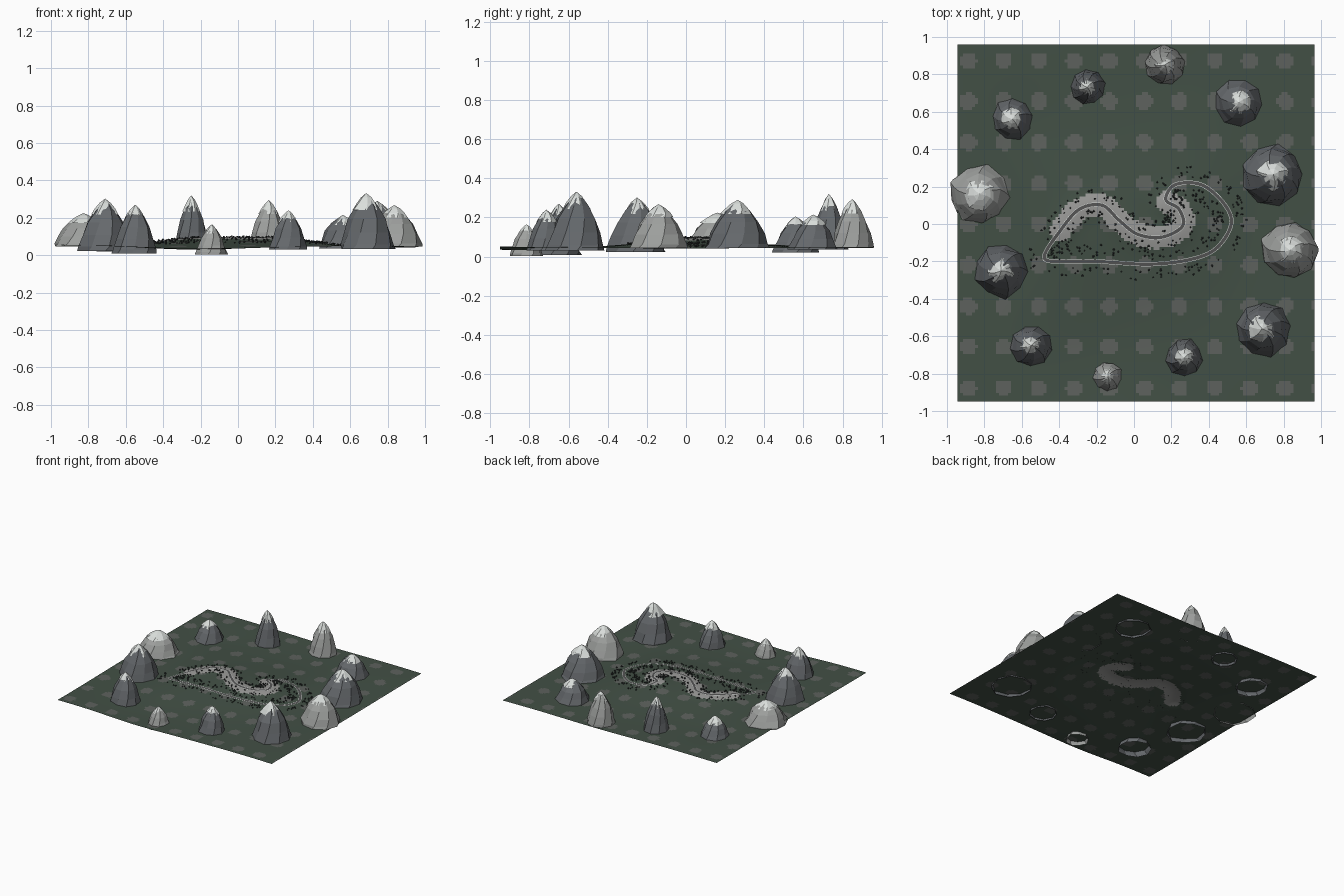
import bpy, bmesh, math, random
from mathutils import Vector

if "Cube" in bpy.data.objects:
    bpy.data.objects.remove(bpy.data.objects["Cube"])
random.seed(7)


def mat(name, r, g, b):
    m = bpy.data.materials.new(name)
    m.diffuse_color = (r, g, b, 1)
    m.use_nodes = True
    m.node_tree.nodes["Principled BSDF"].inputs["Base Color"].default_value = m.diffuse_color
    return m


GRASS = mat("grass", .055, .08, .06)
SPOT = mat("pale_spot", .11, .12, .11)
SAND = mat("sand", .32, .32, .31)
ROCK_DARK = mat("dark_rock", .13, .14, .15)
ROCK_LIGHT = mat("light_rock", .34, .35, .34)
SNOW = mat("snow", .7, .73, .71)
ASPHALT = mat("asphalt", .09, .09, .09)
STONE = mat("stone", .03, .035, .035)


def finish(bm, name, mats, smooth=False):
    bm.normal_update()
    me = bpy.data.meshes.new(name)
    bm.to_mesh(me)
    bm.free()
    for m in mats:
        me.materials.append(m)
    for p in me.polygons:
        p.use_smooth = smooth
    ob = bpy.data.objects.new(name, me)
    bpy.context.collection.objects.link(ob)
    return ob


# Closed winding circuit, smoothed with a Catmull-Rom spline
KEYS = [(-.48, -.18), (-.39, -.03), (-.29, .08), (-.17, .1), (-.08, .02), (.02, -.055),
        (.15, -.07), (.26, -.01), (.24, .08), (.17, .13), (.22, .21), (.36, .21),
        (.48, .11), (.52, 0), (.44, -.13), (.3, -.19), (.08, -.215), (-.2, -.2), (-.36, -.2)]


def spline(keys, steps=12):
    n, out = len(keys), []
    for i in range(n):
        a, b, c, d = (Vector(keys[(i + k) % n]) for k in (-1, 0, 1, 2))
        for s in range(steps):
            t = s / steps
            out.append(.5 * (2 * b + (c - a) * t + (2 * a - 5 * b + 4 * c - d) * t * t
                             + (3 * b - a - 3 * c + d) * t ** 3))
    return out


PATH = spline(KEYS)
RIDGE = PATH[12:108:3]      # the S-shaped dune follows this stretch


def ridge_dist(x, y):
    if abs(x) > .6 or abs(y) > .35:
        return 1
    return min(math.hypot(x - p.x, y - p.y) for p in RIDGE)


def ground(x, y):
    z = .049 + .034 * math.exp(-(x / .5) ** 4 - ((y - .05) / .38) ** 2)
    z -= .022 * math.exp(-((x + .3) / .35) ** 2 - ((y + .75) / .35) ** 2)
    z -= .008 * math.exp(-((x + .6) / .2) ** 2 - ((y - .56) / .2) ** 2)
    z += .004 * math.sin(5 * x + 1) * math.cos(4 * y) - .005 * x
    d = ridge_dist(x, y)
    return z + .012 * math.exp(-(d / .07) ** 2)


# Terrain sheet with spots and pale dune
N = 120
bm = bmesh.new()
grid = [[None] * (N + 1) for _ in range(N + 1)]
for i in range(N + 1):
    for j in range(N + 1):
        x, y = -.945 + 1.91 * i / N, -.95 + 1.91 * j / N
        grid[i][j] = bm.verts.new((x, y, ground(x, y)))
for i in range(N):
    for j in range(N):
        f = bm.faces.new((grid[i][j], grid[i + 1][j], grid[i + 1][j + 1], grid[i][j + 1]))
        c = f.calc_center_median()
        sx = (c.x + .885 + .094) % .188 - .094
        sy = (c.y + .877 + .109) % .219 - .109
        if c.x < .33 and ridge_dist(c.x, c.y) < .06:
            f.material_index = 2
        elif math.hypot(sx, sy) < .045:
            f.material_index = 1
finish(bm, "terrain", [GRASS, SPOT, SAND], True)


def cone_shell(name, x, y, profile, sides, jitter, turn, material):
    """Faceted open cone from (radius, z) rings, closed at its tip."""
    bm = bmesh.new()
    lobes = [random.uniform(1 - jitter, 1 + jitter) for _ in range(sides)]
    rings = []
    for r, z in profile[:-1]:
        ring = []
        for k in range(sides):
            a = 2 * math.pi * k / sides + turn
            rr = r * lobes[k] * random.uniform(.96, 1.04)
            ring.append(bm.verts.new((x + rr * math.cos(a), y + rr * math.sin(a), z)))
        rings.append(ring)
        turn += .12
    tip = bm.verts.new((x, y, profile[-1][1]))
    for k in range(sides):
        n = (k + 1) % sides
        for a, b in zip(rings, rings[1:]):
            bm.faces.new((a[k], a[n], b[n], b[k]))
        bm.faces.new((rings[-1][k], rings[-1][n], tip))
    return finish(bm, name, [material])


# Mountains: x, y, radius, base z, peak z, light rock
PEAKS = [(-.825, .16, .165, .047, .225, 1), (-.65, .56, .12, .02, .205, 0),
         (-.25, .73, .095, .035, .32, 0), (.165, .85, .105, .045, .295, 1),
         (.56, .65, .135, .035, .215, 0), (.745, .265, .165, .045, .29, 0),
         (.835, -.14, .15, .045, .268, 1), (.685, -.56, .15, .032, .332, 0),
         (.27, -.715, .105, .03, .24, 0), (-.14, -.815, .085, .004, .165, 1),
         (-.55, -.65, .12, .008, .27, 0), (-.71, -.25, .15, .023, .302, 0)]
for i, (x, y, r, z0, z1, light) in enumerate(PEAKS):
    h = z1 - z0
    turn = random.uniform(0, 6)
    rock = [(r * a, z0 + h * b) for a, b in
            ((1, 0), (.96, .08), (.84, .3), (.68, .54), (.42, .76), (.2, .9), (0, .98))]
    cone_shell(f"mountain_{i + 1}", x, y, rock, 9, .07, turn, ROCK_LIGHT if light else ROCK_DARK)
    cap = [(r * a, z0 + h * b) for a, b in ((.5, .7), (.38, .81), (.2, .92), (0, 1))]
    cone_shell(f"snow_cap_{i + 1}", x, y, cap, 7, .12, turn + .3, SNOW)

# Track ribbon
normals = []
for i, p in enumerate(PATH):
    t = (PATH[(i + 1) % len(PATH)] - PATH[i - 1]).normalized()
    normals.append(Vector((-t.y, t.x)))


def ribbon(name, offset, half, lift, material):
    bm = bmesh.new()
    rows = []
    for p, n in zip(PATH, normals):
        row = []
        for s in (offset + half, offset - half):
            q = p + n * s
            row.append(bm.verts.new((q.x, q.y, ground(q.x, q.y) + lift)))
        rows.append(row)
    for i in range(len(rows)):
        a, b = rows[i - 1], rows[i]
        bm.faces.new((a[0], a[1], b[1], b[0]))
    return finish(bm, name, [material], True)


ribbon("track", 0, .009, .002, ASPHALT)
ribbon("track_edge_left", .01, .0012, .003, SNOW)
ribbon("track_edge_right", -.01, .0012, .003, SNOW)

# Scattered trackside stones
bm = bmesh.new()
for _ in range(420):
    i = random.randrange(len(PATH))
    q = PATH[i] + normals[i] * random.choice((-1, 1)) * random.uniform(.025, .09)
    s = random.uniform(.004, .007)
    made = bmesh.ops.create_icosphere(bm, subdivisions=1, radius=s)["verts"]
    bmesh.ops.translate(bm, verts=made, vec=(q.x, q.y, ground(q.x, q.y) + s * .8))
finish(bm, "trackside_stones", [STONE])
